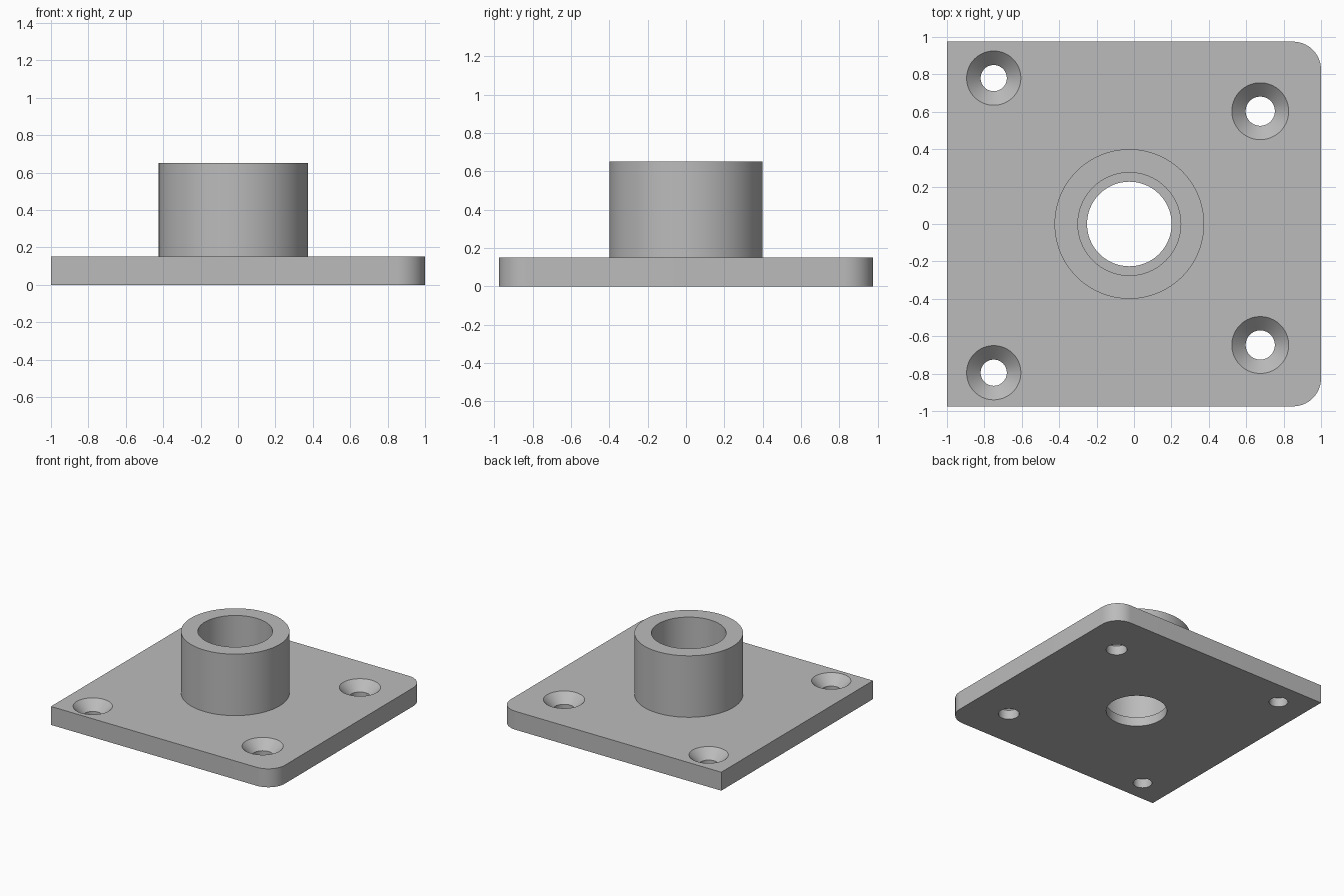
import bpy
import bmesh
from math import cos, sin, pi

cube = bpy.data.objects.get("Cube")
if cube:
    bpy.data.objects.remove(cube, do_unlink=True)

PLATE_TOP = 0.15
BOSS_TOP = 0.65
BOSS_X = -0.025
SIDES = 96

grey = bpy.data.materials.new("plain grey")
grey.use_nodes = True
colour = (0.5, 0.5, 0.5, 1)
grey.diffuse_color = colour
grey.node_tree.nodes["Principled BSDF"].inputs["Base Color"].default_value = colour


def make_object(name, bm):
    bmesh.ops.recalc_face_normals(bm, faces=bm.faces)
    mesh = bpy.data.meshes.new(name)
    bm.to_mesh(mesh)
    bm.free()
    mesh.materials.append(grey)
    obj = bpy.data.objects.new(name, mesh)
    bpy.context.collection.objects.link(obj)
    return obj


def turned(name, profile, x, y):
    """Closed solid turned about a vertical axis from (radius, z) points."""
    bm = bmesh.new()
    rings = [[bm.verts.new((x + r * cos(2 * pi * i / SIDES),
                            y + r * sin(2 * pi * i / SIDES), z))
              for i in range(SIDES)] for r, z in profile]
    for low, high in zip(rings, rings[1:]):
        for i in range(SIDES):
            j = (i + 1) % SIDES
            bm.faces.new((low[i], low[j], high[j], high[i]))
    bm.faces.new(rings[0])
    bm.faces.new(rings[-1])
    return make_object(name, bm)


def combine(target, tool, operation):
    mod = target.modifiers.new(operation, "BOOLEAN")
    mod.operation = operation
    mod.solver = "EXACT"
    mod.object = tool
    bpy.context.view_layer.objects.active = target
    bpy.ops.object.modifier_apply(modifier=mod.name)
    bpy.data.objects.remove(tool, do_unlink=True)


# Plate with two rounded corners on its +x side
half_x, half_y, corner = 1.0, 0.975, 0.15
outline = [(-half_x, half_y), (-half_x, -half_y)]
for side, start in ((-1, -pi / 2), (1, 0)):
    for i in range(17):
        a = start + i * pi / 32
        outline.append((half_x - corner + corner * cos(a),
                        side * (half_y - corner) + corner * sin(a)))
bm = bmesh.new()
base = bm.faces.new([bm.verts.new((x, y, 0)) for x, y in outline])
lifted = bmesh.ops.extrude_face_region(bm, geom=[base], use_keep_orig=True)
bmesh.ops.translate(bm, vec=(0, 0, PLATE_TOP),
                    verts=[v for v in lifted["geom"] if isinstance(v, bmesh.types.BMVert)])
flange = make_object("flange_plate_with_boss", bm)

# Central boss and its stepped bore
boss = turned("boss", [(0.4, 0.05), (0.4, BOSS_TOP)], BOSS_X, 0)
combine(flange, boss, "UNION")
bore = turned("bore_cutter", [(0.226, -0.1), (0.226, 0.075), (0.275, 0.075),
                              (0.275, BOSS_TOP + 0.1)], BOSS_X, 0)
combine(flange, bore, "DIFFERENCE")

# Countersunk screw holes: x, y, hole radius, countersink radius
for x, y, hole, sink in ((-0.75, 0.78, 0.07, 0.145), (-0.75, -0.795, 0.07, 0.145),
                         (0.675, 0.603, 0.078, 0.152), (0.675, -0.647, 0.078, 0.152)):
    cutter = turned("screw_cutter", [(hole, -0.1), (hole, PLATE_TOP - sink + hole),
                                     (sink, PLATE_TOP), (sink, PLATE_TOP + 0.1)], x, y)
    combine(flange, cutter, "DIFFERENCE")

# Smooth round walls, crisp edges
bpy.ops.object.select_all(action="DESELECT")
flange.select_set(True)
bpy.context.view_layer.objects.active = flange
bpy.ops.object.shade_smooth_by_angle(angle=pi / 6)
